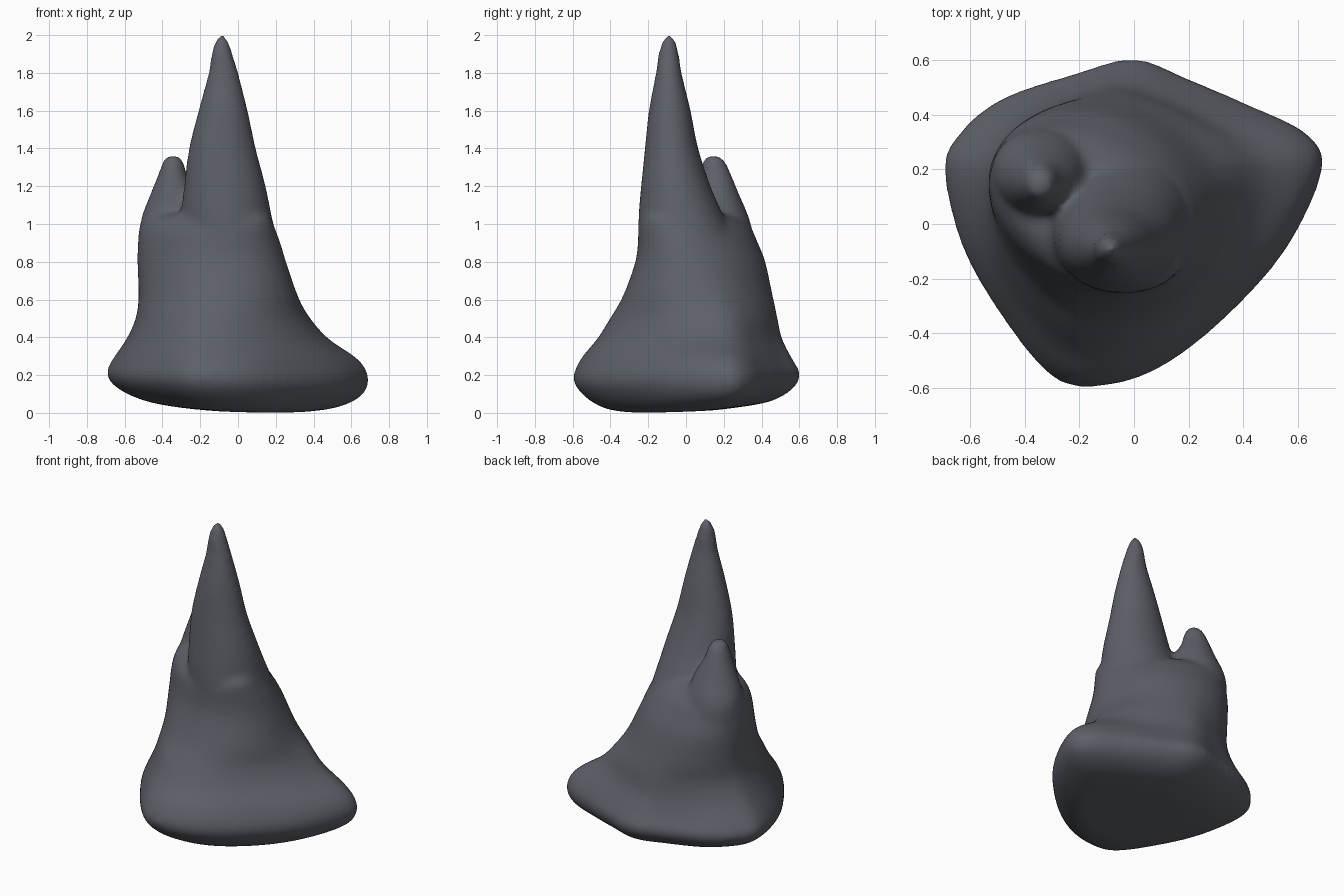
import bpy
import bmesh
import math
from mathutils import Vector

cube = bpy.data.objects.get("Cube")
if cube:
    bpy.data.objects.remove(cube, do_unlink=True)

stone = bpy.data.materials.new("dark slate stone")
stone.use_nodes = True
colour = (0.11, 0.117, 0.14, 1)
stone.diffuse_color = colour
bsdf = stone.node_tree.nodes["Principled BSDF"]
bsdf.inputs["Base Color"].default_value = colour
bsdf.inputs["Roughness"].default_value = 0.8


def spline(points, steps, closed):
    """Smooth curve through points of any dimension."""
    n = len(points)

    def pick(i):
        return points[i % n] if closed else points[max(0, min(n - 1, i))]

    result = []
    for i in range(n if closed else n - 1):
        a, b, c, d = (pick(i + k) for k in (-1, 0, 1, 2))
        for s in range(steps):
            t = s / steps
            result.append([0.5 * (2 * q + (r - p) * t + (2 * p - 5 * q + 4 * r - w) * t * t
                                  + (3 * q - p - 3 * r + w) * t ** 3)
                           for p, q, r, w in zip(a, b, c, d)])
    if not closed:
        result.append(list(points[-1]))
    return result


# Lopsided three-cornered footprint, counter-clockwise
footprint = spline([(.68, .2), (.62, .33), (.42, .43), (.2, .525), (0, .6), (-.22, .545),
                    (-.48, .455), (-.63, .33), (-.685, .2), (-.62, -.08), (-.48, -.33),
                    (-.3, -.55), (-.14, -.59), (.08, -.53), (.32, -.35), (.55, -.09)], 4, True)
footprint = [(x / .68, y / .6) for x, y in footprint]


def loft(bm, rows):
    """Skin sections: height, x range, y range, then optional roundness and skew."""
    rows = [tuple(row) + (1, 0)[len(row) - 5:] for row in rows]
    rings = []
    for z, x0, x1, y0, y1, roundness, skew in spline(rows, 4, False):
        ring = []
        droop = max(0, min(1, (0.3 - z) / 0.2))
        for fx, fy in footprint:
            angle = math.atan2(fy, fx)
            u = fx + (math.cos(angle) - fx) * roundness
            v = fy + (math.sin(angle + skew) - fy) * roundness
            x = (x0 + x1) / 2 + u * (x1 - x0) / 2
            y = (y0 + y1) / 2 + v * (y1 - y0) / 2
            ring.append(bm.verts.new(Vector((x, y, z + droop * (0.05 * y - 0.035 * x)))))
        rings.append(ring)
    for low, high in zip(rings, rings[1:]):
        for i in range(len(low)):
            j = (i + 1) % len(low)
            bm.faces.new((low[i], low[j], high[j], high[i]))
    bm.faces.new(reversed(rings[0]))
    bm.faces.new(rings[-1])


bm = bmesh.new()

# Flared base and shared body below the two peaks
loft(bm, [(.018, -.3, .38, -.3, .28, .4),
          (.04, -.49, .53, -.43, .45, .1),
          (.1, -.635, .65, -.535, .565, 0),
          (.185, -.69, .69, -.605, .605, 0),
          (.28, -.66, .64, -.57, .565, 0),
          (.39, -.595, .49, -.48, .51, .25),
          (.5, -.548, .395, -.41, .485, .5),
          (.62, -.53, .325, -.34, .46, .8, -.12),
          (.8, -.533, .255, -.268, .42, 1, -.2),
          (.9, -.53, .225, -.255, .38, 1, -.28),
          (.98, -.522, .195, -.25, .345, 1, -.4),
          (1.04, -.49, .165, -.22, .29, 1, -.6),
          (1.06, -.4, .09, -.14, .22, 1, -.8)])

# Tall spire
loft(bm, [(.8, -.3, .2, -.22, .24),
          (.93, -.3, .2, -.25, .24),
          (1.06, -.3, .175, -.25, .19),
          (1.2, -.285, .147, -.238, .13),
          (1.4, -.26, .095, -.218, .065),
          (1.6, -.21, .052, -.197, .025),
          (1.8, -.157, .003, -.16, -.022),
          (1.9, -.142, -.028, -.147, -.037),
          (1.97, -.122, -.05, -.125, -.055),
          (2.008, -.1, -.075, -.1, -.08)])

# Lower side peak
loft(bm, [(.8, -.51, -.15, .03, .36),
          (.93, -.52, -.15, .03, .355),
          (1.03, -.513, -.17, .03, .335),
          (1.15, -.468, -.21, .05, .285),
          (1.25, -.428, -.265, .07, .245),
          (1.32, -.402, -.285, .085, .215),
          (1.355, -.385, -.305, .105, .185),
          (1.365, -.36, -.33, .13, .16)])

mesh = bpy.data.meshes.new("twin_peak_rock")
bm.to_mesh(mesh)
bm.free()
mesh.materials.append(stone)
rock = bpy.data.objects.new("twin_peak_rock", mesh)
bpy.context.collection.objects.link(rock)

# Fuse the parts into one weathered surface
fuse = rock.modifiers.new("fuse", "REMESH")
fuse.mode = "VOXEL"
fuse.voxel_size = 0.018
fuse.use_smooth_shade = True
soften = rock.modifiers.new("soften", "SMOOTH")
soften.factor = 0.5
soften.iterations = 12
for face in mesh.polygons:
    face.use_smooth = True
